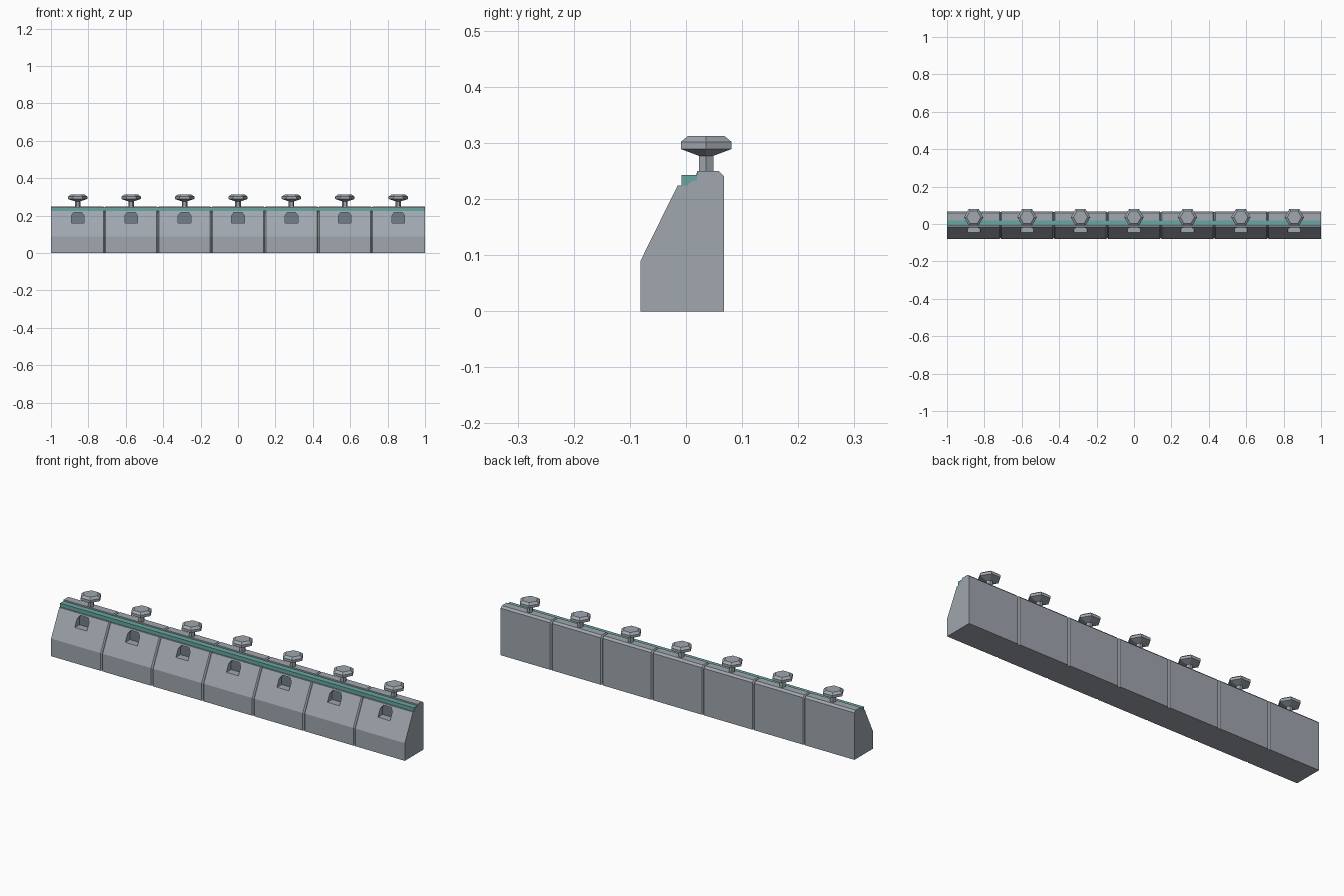
import bpy, bmesh, math

if "Cube" in bpy.data.objects:
    bpy.data.objects.remove(bpy.data.objects["Cube"])

COUNT = 7
WIDTH = 2 / COUNT
CENTRES = [-1 + WIDTH * (i + 0.5) for i in range(COUNT)]


def material(name, r, g, b):
    m = bpy.data.materials.new(name)
    m.use_nodes = True
    m.diffuse_color = (r, g, b, 1)
    m.node_tree.nodes["Principled BSDF"].inputs["Base Color"].default_value = (r, g, b, 1)
    return m


grey = material("blue grey", 0.35, 0.385, 0.425)
slate = material("dark slate", 0.17, 0.21, 0.25)
teal = material("teal", 0.14, 0.39, 0.36)


def loft(bm, rings):
    """Join a row of matching closed rings and cap both ends."""
    rows = [[bm.verts.new(p) for p in ring] for ring in rings]
    n = len(rows[0])
    for a, b in zip(rows, rows[1:]):
        for i in range(n):
            j = (i + 1) % n
            bm.faces.new((a[i], a[j], b[j], b[i]))
    bm.faces.new(rows[0][::-1])
    bm.faces.new(rows[-1])


def finish(name, bm, *mats):
    bmesh.ops.recalc_face_normals(bm, faces=bm.faces)
    mesh = bpy.data.meshes.new(name)
    bm.to_mesh(mesh)
    bm.free()
    for m in mats:
        mesh.materials.append(m)
    obj = bpy.data.objects.new(name, mesh)
    bpy.context.collection.objects.link(obj)
    return obj


# Body: side profile swept along x, pinched to a V groove at every joint
profile = [(-0.081, 0), (-0.081, 0.09), (-0.015, 0.224), (0.002, 0.224),
           (0.008, 0.23), (0.02, 0.234), (0.02, 0.25), (0.058, 0.25),
           (0.068, 0.24), (0.068, 0)]
pinched = [(y * 0.92, z * 0.972) for y, z in profile]


def section(x, points):
    return [(x, y, z) for y, z in points]


rings = [section(-1, profile)]
for k in range(1, COUNT):
    x = -1 + WIDTH * k
    rings += [section(x - 0.006, profile), section(x, pinched), section(x + 0.006, profile)]
rings.append(section(1, profile))
bm = bmesh.new()
loft(bm, rings)
body = finish("body", bm, grey, slate)

# Front pockets, cut with tapered-top prisms
outline = [(-0.034, 0.162), (0.034, 0.162), (0.034, 0.2), (0.022, 0.217),
           (-0.022, 0.217), (-0.034, 0.2)]
bm = bmesh.new()
for cx in CENTRES:
    loft(bm, [[(cx + x, y, z) for x, z in outline] for y in (-0.12, -0.008)])
cutter = finish("pocket_cutter", bm, grey)
cutter.hide_render = True
cut = body.modifiers.new("pockets", "BOOLEAN")
cut.operation = "DIFFERENCE"
cut.solver = "EXACT"
cut.object = cutter
bpy.context.view_layer.objects.active = body
bpy.ops.object.modifier_apply(modifier=cut.name)
bpy.data.objects.remove(cutter)

# Pocket back walls are slate
for p in body.data.polygons:
    deep = p.normal.y < -0.95 and 0.15 < p.center.z < 0.22
    p.material_index = 1 if deep else 0

# Teal strip on the front ledge
strip = [(-0.008, 0.224), (-0.008, 0.243), (0.0205, 0.243), (0.0205, 0.224)]
bm = bmesh.new()
loft(bm, [section(-1, strip), section(1, strip)])
finish("edge_strip", bm, teal)

# Hexagonal knobs: stem, flared underside, rim and bevelled top
levels = [(0.245, 0.015), (0.277, 0.015), (0.289, 0.052), (0.302, 0.052), (0.312, 0.038)]
for i, cx in enumerate(CENTRES):
    bm = bmesh.new()
    loft(bm, [[(cx + r * math.cos(a * math.pi / 3), 0.036 + r * math.sin(a * math.pi / 3), z)
               for a in range(6)] for z, r in levels])
    finish(f"knob_{i + 1}", bm, grey)
